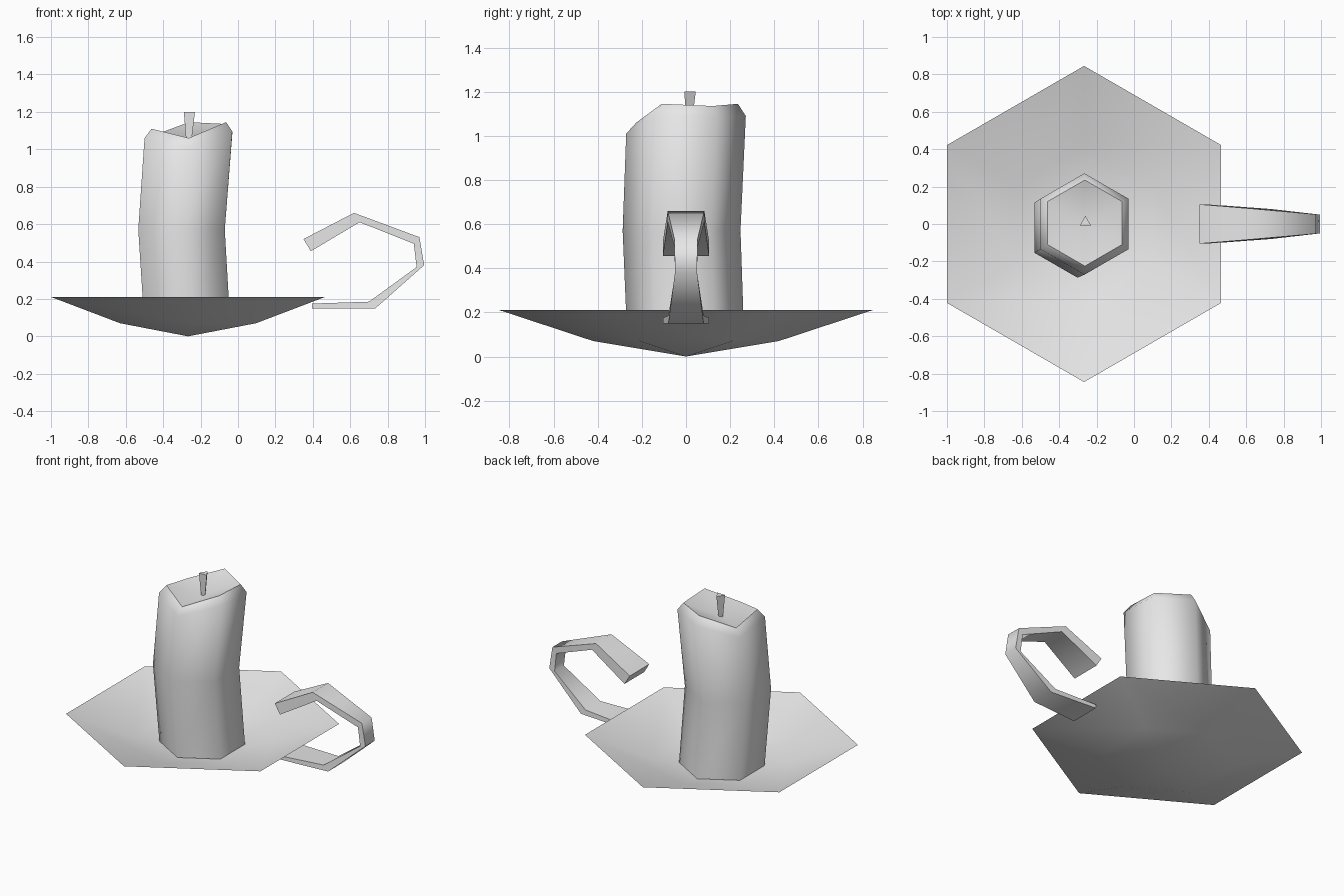
import bpy, bmesh
from math import sin, cos, pi

cube = bpy.data.objects.get("Cube")
if cube:
    bpy.data.objects.remove(cube, do_unlink=True)

grey = bpy.data.materials.new("plain grey")
grey.use_nodes = True
grey.diffuse_color = (0.8, 0.8, 0.8, 1)
grey.node_tree.nodes["Principled BSDF"].inputs["Base Color"].default_value = (0.8, 0.8, 0.8, 1)

AXIS_X = -0.267


def finish(bm, name, smooth=True):
    mesh = bpy.data.meshes.new(name)
    for f in bm.faces:
        f.smooth = smooth
    bm.to_mesh(mesh)
    bm.free()
    mesh.materials.append(grey)
    obj = bpy.data.objects.new(name, mesh)
    bpy.context.collection.objects.link(obj)
    return obj


def ring(bm, cx, cy, radius, heights, sides=6):
    """Ring of vertices starting at +y, counter-clockwise."""
    if not isinstance(heights, (list, tuple)):
        heights = [heights] * sides
    angles = [pi / 2 + 2 * pi * i / sides for i in range(sides)]
    return [bm.verts.new((cx + radius * cos(a), cy + radius * sin(a), z))
            for a, z in zip(angles, heights)]


def bridge(bm, lower, upper):
    n = len(lower)
    for i in range(n):
        j = (i + 1) % n
        bm.faces.new((lower[i], lower[j], upper[j], upper[i]))


def fan(bm, loop, centre):
    for i, v in enumerate(loop):
        bm.faces.new((v, loop[(i + 1) % len(loop)], centre))


# Shallow six-sided dish, a single sheet
bm = bmesh.new()
rim = ring(bm, AXIS_X, 0, 0.845, 0.21)
middle = ring(bm, AXIS_X, 0, 0.42, 0.07)
bridge(bm, rim, middle)
fan(bm, middle, bm.verts.new((AXIS_X, 0, 0)))
finish(bm, "dish")

# Bent candle with an uneven melted top that dips at the wick
bm = bmesh.new()
loops = [
    ring(bm, -0.27, 0, 0.265, 0.047),
    ring(bm, -0.302, -0.02, 0.267, 0.57),
    ring(bm, -0.265, 0, 0.271, [1.09, 1.02, 1.06, 1.01, 1.095, 1.085]),
    ring(bm, -0.263, 0.005, 0.23, [1.145, 1.07, 1.11, 1.06, 1.145, 1.135]),
]
for lower, upper in zip(loops, loops[1:]):
    bridge(bm, lower, upper)
fan(bm, loops[-1], bm.verts.new((AXIS_X, 0, 1.05)))
top = set(loops[-1])
for e in bm.edges:
    if set(e.verts) <= top:
        e.smooth = False
finish(bm, "candle")

# Three-sided wick, wider at its tip
bm = bmesh.new()
base = ring(bm, -0.263, 0.008, 0.016, 1.04, 3)
tip = ring(bm, -0.26, 0.01, 0.034, 1.2, 3)
bridge(bm, base, tip)
bm.faces.new(tip)
finish(bm, "wick", smooth=False)

# Curled handle: outer x, outer z, inner x, inner z, half width
stations = [
    (0.35, 0.52, 0.39, 0.455, 0.105),
    (0.62, 0.66, 0.65, 0.61, 0.083),
    (0.97, 0.53, 0.94, 0.495, 0.052),
    (0.995, 0.38, 0.955, 0.37, 0.05),
    (0.735, 0.15, 0.70, 0.185, 0.08),
    (0.395, 0.15, 0.395, 0.175, 0.105),
]
bm = bmesh.new()
sections = []
for ox, oz, ix, iz, w in stations:
    sections.append([bm.verts.new(p) for p in
                     ((ox, -w, oz), (ox, w, oz), (ix, w, iz), (ix, -w, iz))])
for a, b in zip(sections, sections[1:]):
    bridge(bm, a, b)
bm.faces.new(sections[0])
bm.faces.new(sections[-1])
bmesh.ops.recalc_face_normals(bm, faces=bm.faces[:])
# Sharp along the length and round the ends, soft over the bends
for a, b in zip(sections, sections[1:]):
    for v, u in zip(a, b):
        bm.edges.get((v, u)).smooth = False
for end in (sections[0], sections[-1]):
    for i in range(4):
        bm.edges.get((end[i], end[(i + 1) % 4])).smooth = False
finish(bm, "handle")
